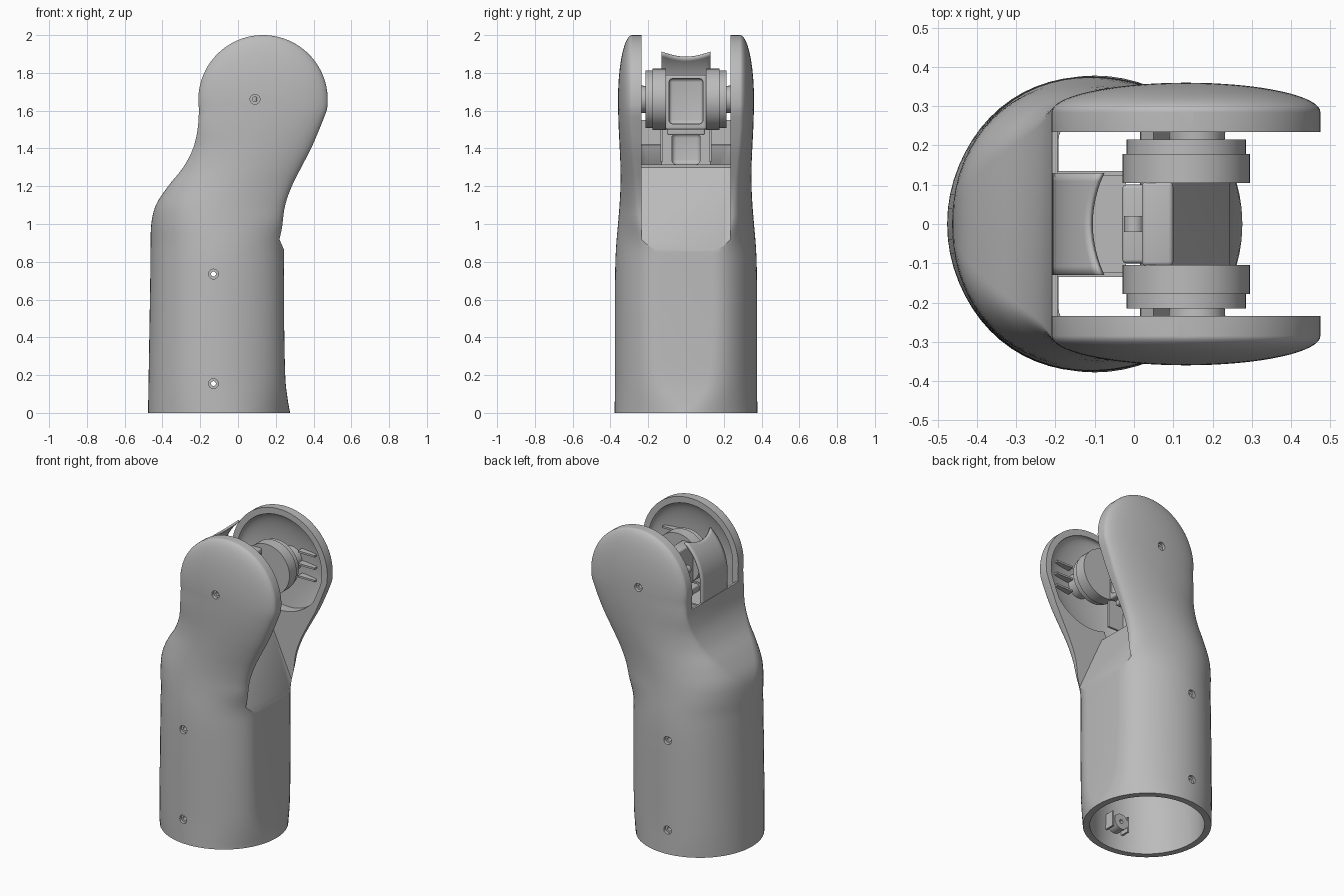
import bpy, bmesh, math
from mathutils import Matrix, Vector

if "Cube" in bpy.data.objects:
    bpy.data.objects.remove(bpy.data.objects["Cube"], do_unlink=True)

grey = bpy.data.materials.new("plain grey")
grey.use_nodes = True
grey.diffuse_color = (0.5, 0.5, 0.5, 1)
grey.node_tree.nodes["Principled BSDF"].inputs["Base Color"].default_value = (0.5, 0.5, 0.5, 1)

HUB = (0.1325, 1.6575)
HUB_R = 0.3425


def make(name, bm):
    bmesh.ops.recalc_face_normals(bm, faces=bm.faces)
    mesh = bpy.data.meshes.new(name)
    bm.to_mesh(mesh)
    bm.free()
    mesh.materials.append(grey)
    ob = bpy.data.objects.new(name, mesh)
    bpy.context.collection.objects.link(ob)
    return ob


def helper(ob):
    ob.hide_render = True
    ob.hide_viewport = True
    ob.display_type = 'WIRE'
    return ob


def boolean(ob, cutter):
    mod = ob.modifiers.new("cut", 'BOOLEAN')
    mod.object, mod.operation, mod.solver = cutter, 'DIFFERENCE', 'EXACT'
    bpy.context.view_layer.update()
    graph = bpy.context.evaluated_depsgraph_get()
    mesh = bpy.data.meshes.new_from_object(ob.evaluated_get(graph))
    ob.modifiers.clear()
    ob.data = mesh


def smooth(ob, angle=30):
    bpy.ops.object.select_all(action='DESELECT')
    ob.select_set(True)
    bpy.context.view_layer.objects.active = ob
    bpy.ops.object.shade_smooth_by_angle(angle=math.radians(angle))


def box(name, x, y, z, bevel=0.0):
    bm = bmesh.new()
    size = [b - a for a, b in (x, y, z)]
    mid = Vector([(a + b) / 2 for a, b in (x, y, z)])
    bmesh.ops.create_cube(bm, size=1, matrix=Matrix.Translation(mid) @ Matrix.Diagonal((*size, 1)))
    if bevel:
        bmesh.ops.bevel(bm, geom=bm.edges[:], offset=bevel, segments=4, profile=.5, affect='EDGES')
    return make(name, bm)


def rod(name, x, z, y0, y1, r, r2=None, sides=48):
    bm = bmesh.new()
    place = Matrix.Translation((x, (y0 + y1) / 2, z)) @ Matrix.Rotation(-math.pi / 2, 4, 'X')
    bmesh.ops.create_cone(bm, cap_ends=True, segments=sides, radius1=r,
                          radius2=r if r2 is None else r2, depth=abs(y1 - y0),
                          matrix=place if y1 > y0 else place @ Matrix.Rotation(math.pi, 4, 'X'))
    return make(name, bm)


def prism(name, outline, half):
    bm = bmesh.new()
    face = bm.faces.new([bm.verts.new((x, -half, z)) for x, z in outline])
    out = bmesh.ops.extrude_face_region(bm, geom=[face])["geom"]
    bmesh.ops.translate(bm, vec=(0, 2 * half, 0), verts=[v for v in out if isinstance(v, bmesh.types.BMVert)])
    return make(name, bm)


# Shell stations: height, back x, front x, half width, flat half width at back and front
STATIONS = [
    (0.0, -.476, .276, .378, 0, 0), (.08, -.475, .262, .377, 0, .07),
    (.2, -.473, .25, .376, 0, .12), (.5, -.468, .244, .376, 0, .14),
    (.75, -.464, .243, .375, 0, .14), (.88, -.463, .243, .37, 0, .15),
    (1.0, -.459, .237, .36, .03, .225), (1.1, -.435, .25, .352, .08, .245),
    (1.2, -.37, .285, .347, .15, .255), (1.3, -.29, .335, .347, .21, .265),
    (1.4, -.238, .387, .351, .25, .275), (1.5, -.214, .43, .356, .28, .283),
    (1.58, -.208, .462, .359, .285, .285)]


def shell_rows(inset):
    """Spline through the stations, then a round domed top; inset shrinks it."""
    rows = []
    for i in range(len(STATIONS) - 1):
        quad = [STATIONS[min(max(i + k, 0), len(STATIONS) - 1)] for k in (-1, 0, 1, 2)]
        for s in range(4):
            t = s / 4
            rows.append([b + t / 2 * (c - a + t * (2 * a - 5 * b + 4 * c - d + t * (3 * (b - c) + d - a)))
                         for a, b, c, d in zip(*quad)])
    for i in range(25):
        a = math.radians(-9 + 96 * i / 24)
        w = HUB_R * math.cos(a)
        rows.append([HUB[1] + HUB_R * math.sin(a), HUB[0] - w, HUB[0] + w,
                     .285 + .075 * math.cos(a), .285, .285])
    out = []
    for z, x0, x1, y, eb, ef in rows:
        if z > HUB[1]:
            k = (HUB_R - inset) / HUB_R
            z = HUB[1] + (z - HUB[1]) * k
            x0, x1 = [HUB[0] + (x - HUB[0]) * k for x in (x0, x1)]
        else:
            x0, x1 = x0 + inset, x1 - inset
        out.append((z, x0, x1, y - inset, max(eb - inset, .002), max(ef - inset, .002)))
    if inset:
        out[0] = (-.02, *out[0][1:])
    return out


def loft(name, inset, steps=32):
    bm = bmesh.new()
    rings = []
    for z, x0, x1, y, eb, ef in shell_rows(inset):
        half = []
        for i in range(steps + 1):
            c, s = math.cos(math.pi * i / steps), math.sin(math.pi * i / steps)
            e = eb + (ef - eb) * (1 + c) / 2
            half.append(((x0 + x1) / 2 + c * (x1 - x0) / 2, e + (y - e) * s))
        ring = half + [(x, -w) for x, w in reversed(half)]
        rings.append([bm.verts.new((x, w, z)) for x, w in ring])
    for low, high in zip(rings, rings[1:]):
        for i in range(len(low)):
            j = (i + 1) % len(low)
            bm.faces.new((low[i], low[j], high[j], high[i]))
    bm.faces.new(rings[0])
    bm.faces.new(rings[-1])
    return make(name, bm)


# Hollow shell with a fork at the top; the infill leaves the sloped panel
# and solid cheeks under the round dishes of the fork
shell = loft("arm_shell", 0)
cavity = loft("cavity_cutter", .04)
arc = [math.radians(-110 + 6 * i) for i in range(16)]
infill = helper(prism("infill_form", [(.36, .5125), (.015, 1.3)]
                      + [(HUB[0] + .31 * math.cos(a), HUB[1] + .31 * math.sin(a)) for a in arc]
                      + [(1, 1.55), (1, .5125)], .6))
boolean(cavity, infill)
slot = helper(prism("slot_cutter", [(.4, .5125), (.05, 1.3), (-.195, 1.42), (-.195, 1.55), (-.7, 1.55),
                                    (-.7, 2.2), (1, 2.2), (1, .5125)], .235))
boolean(shell, helper(cavity))
boolean(shell, slot)

# Screw holes, drilled through and countersunk
SCREWS = [(.09, 1.66, .358), (-.13, .735, .375), (-.13, .155, .377)]
drills = [helper(rod("screw_drill", x, z, -.6, .6, .013, sides=20)) for x, z, y in SCREWS]
for x, z, y in SCREWS:
    for side in (-1, 1):
        boolean(shell, helper(rod("countersink", x, z, side * (y - .02), side * (y + .1), .026, sides=24)))
for drill in drills:
    boolean(shell, drill)
smooth(shell)

# Curved guard rising behind the joint, with a hollowed top edge
bm = bmesh.new()
grid = []
for i in range(13):
    y = -.13 + .26 * i / 12
    tip = -.08 - .03 * (1 - (y / .13) ** 2)
    end = math.acos((.1 - tip) / .3)
    col = [(-.2, 1.42), (-.2, 1.54)]
    col += [(.1 - .3 * math.cos(end * k / 12), 1.66 + .31 * math.sin(end * k / 12)) for k in range(13)]
    grid.append([bm.verts.new((x, y, z)) for x, z in col])
for a, b in zip(grid, grid[1:]):
    for k in range(len(a) - 1):
        bm.faces.new((a[k], b[k], b[k + 1], a[k + 1]))
guard = make("curved_guard", bm)
solid = guard.modifiers.new("thickness", 'SOLIDIFY')
solid.thickness, solid.offset = .014, 0
smooth(guard, 40)

# Joint motor: central block, foot and peg
block = box("motor_block", (.02, .1), (-.108, .108), (1.5, 1.79), .012)
boolean(block, helper(box("block_window", (.07, .2), (-.09, .09), (1.53, 1.77), .02)))
foot = box("motor_foot", (-.19, -.02), (-.13, .13), (1.3, 1.5))
boolean(foot, helper(box("foot_window", (-.1, .1), (-.075, .075), (1.315, 1.48), .025)))
neck = box("motor_neck", (-.03, .06), (-.1, .1), (1.47, 1.54), .01)
peg = rod("peg", 0, 1.66, -.02, .02, .025, sides=24)
for part in (block, foot, neck, peg):
    smooth(part)

for side, word in ((-1, "right"), (1, "left")):
    # Stepped motor discs and the hub that carries them
    parts = [rod(word + "_motor_flange", .133, 1.66, side * .105, side * .178, .162),
             rod(word + "_motor_cap", .133, 1.66, side * .17, side * .215, .152),
             rod(word + "_hub", .16, 1.66, side * .2, side * .335, .07, .08)]
    for part in parts:
        boolean(part, drills[0])
    # Bracket cheek joining the guard to the motor
    y = sorted((side * .122, side * .135))
    parts.append(box(word + "_bracket_cheek", (-.2, .09), y, (1.33, 1.53)))
    # Stiffening ribs inside the fork
    for z in (1.58, 1.66, 1.74):
        parts.append(box(word + "_rib", (.24, .36), sorted((side * .27, side * .325)), (z - .006, z + .006)))
    # Screw bosses and gussets inside the tube
    for z, drill in ((.735, drills[1]), (.155, drills[2])):
        boss = rod(word + "_screw_boss", -.13, z, side * .27, side * .345, .05, sides=32)
        boolean(boss, drill)
        parts.append(boss)
        for x in (-.19, -.075):
            parts.append(box(word + "_gusset", (x, x + .012), sorted((side * .27, side * .34)), (z - .05, z + .05)))
    for part in parts:
        smooth(part)
